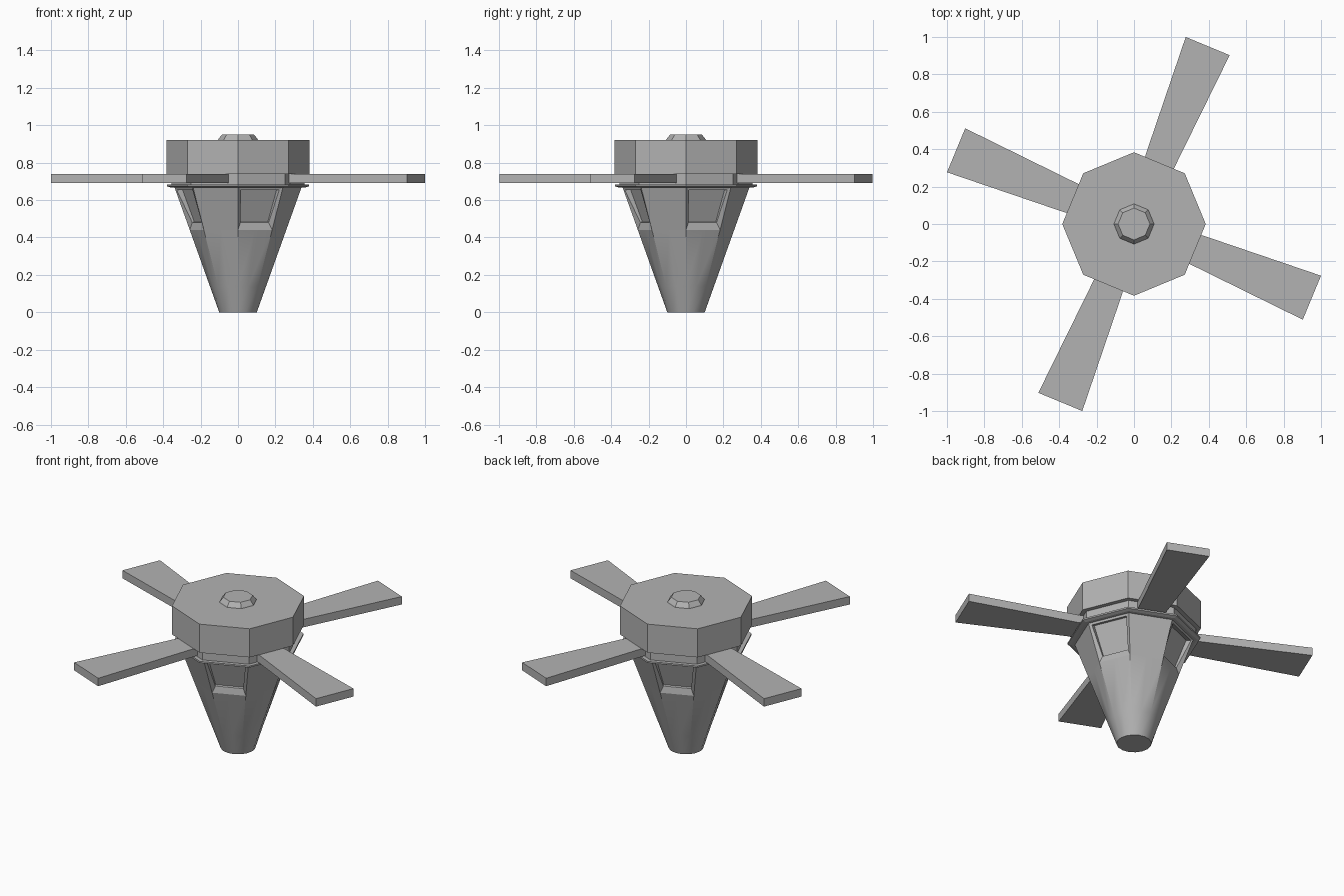
import bpy, bmesh, math
from mathutils import Vector, Matrix

if "Cube" in bpy.data.objects:
    bpy.data.objects.remove(bpy.data.objects["Cube"], do_unlink=True)

grey = bpy.data.materials.new("plain grey")
grey.use_nodes = True
grey.diffuse_color = (0.45, 0.45, 0.45, 1)
grey.node_tree.nodes["Principled BSDF"].inputs["Base Color"].default_value = grey.diffuse_color


def finish(name, bm, smooth=None):
    bmesh.ops.recalc_face_normals(bm, faces=bm.faces)
    mesh = bpy.data.meshes.new(name)
    bm.to_mesh(mesh)
    bm.free()
    mesh.materials.append(grey)
    obj = bpy.data.objects.new(name, mesh)
    bpy.context.collection.objects.link(obj)
    if smooth:
        bpy.ops.object.select_all(action="DESELECT")
        obj.select_set(True)
        bpy.context.view_layer.objects.active = obj
        bpy.ops.object.shade_smooth_by_angle(angle=math.radians(smooth))
    return obj


def loft(rings):
    """Closed solid through a list of rings of points."""
    bm = bmesh.new()
    loops = [[bm.verts.new(p) for p in ring] for ring in rings]
    n = len(loops[0])
    for low, high in zip(loops, loops[1:]):
        for i in range(n):
            j = (i + 1) % n
            bm.faces.new((low[i], low[j], high[j], high[i]))
    bm.faces.new(loops[0][::-1])
    bm.faces.new(loops[-1])
    return bm


def polygon(radius, z, sides=8):
    step = math.tau / sides
    return [Vector((radius * math.cos(i * step), radius * math.sin(i * step), z))
            for i in range(sides)]


def split_octagon(radius, z, roundness):
    """Octagon with edge midpoints pushed out towards the circle."""
    points = []
    corners = polygon(radius, z)
    for i, p in enumerate(corners):
        mid = (p + corners[(i + 1) % 8]) / 2
        arc = polygon(radius, z, 16)[2 * i + 1]
        points += [p, mid.lerp(arc, roundness)]
    return points


def body_radius(z):
    return 0.10 + 0.24 * z / 0.67


# Lower body: round tip that blends into an octagon
levels = [(0, 1), (0.14, 0.45), (0.44, 0)]
finish("lower_body", loft([split_octagon(body_radius(z), z, r) for z, r in levels]), 34)

# Upper body: four of the eight faces hold a recessed window with a sloping sill
sill_z, top_z = 0.44, 0.67
bm = loft([polygon(body_radius(z), z) for z in (sill_z, top_z)])
bm.normal_update()
for face in list(bm.faces):
    centre = face.calc_center_median()
    angle = math.degrees(math.atan2(centre.y, centre.x)) % 90
    if len(face.verts) != 4 or abs(angle - 22.5) > 5:
        continue
    normal = face.normal.copy()
    bmesh.ops.inset_individual(bm, faces=[face], thickness=0.026)
    up = (Vector((0, 0, 1)) - normal * normal.z).normalized()
    middle = face.calc_center_median().z
    for v in face.verts:
        if v.co.z < middle:
            v.co += up * 0.016 - normal * 0.02
    pane = bmesh.ops.extrude_discrete_faces(bm, faces=[face])["faces"][0]
    for v in pane.verts:
        v.co -= normal * (0.012 if v.co.z < middle else 0.032)
finish("upper_body", bm)

# Stacked octagonal parts above the body
for name, sections in {
    "flange": [(0.36, 0.667), (0.38, 0.674), (0.38, 0.684)],
    "neck": [(0.355, 0.68), (0.355, 0.745)],
    "rotor_cap": [(0.383, 0.74), (0.383, 0.92)],
    "hub": [(0.11, 0.915), (0.105, 0.925), (0.085, 0.95)],
}.items():
    finish(name, loft([polygon(r, z) for r, z in sections]))

# Four flat blades that widen towards the tip
outline = [(0.3, -0.08), (1.028, -0.127), (1.028, 0.127), (0.3, 0.08)]
for k in range(4):
    turn = Matrix.Rotation(math.radians(-22.5 + 90 * k), 4, "Z")
    bm = loft([[turn @ Vector((x, y, z)) for x, y in outline] for z in (0.69, 0.74)])
    finish(f"blade_{k + 1}", bm)
